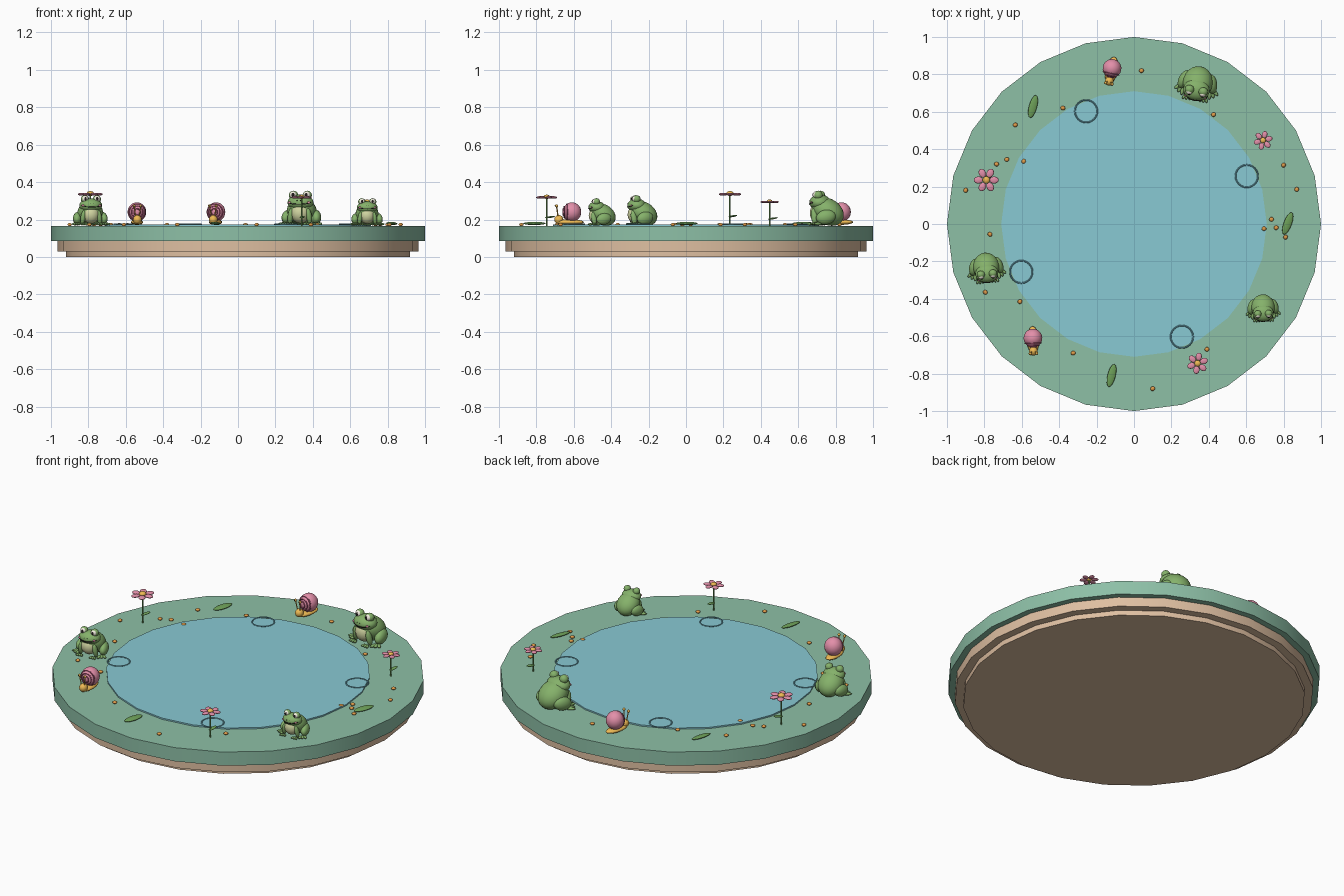
import bpy, math
from mathutils import Matrix, Vector, Euler

if "Cube" in bpy.data.objects:
    bpy.data.objects.remove(bpy.data.objects["Cube"])

def material(name, rgb):
    m = bpy.data.materials.new(name)
    m.diffuse_color = (*[(c / 255) ** 2.2 for c in rgb], 1)
    m.use_nodes = True
    m.node_tree.nodes["Principled BSDF"].inputs["Base Color"].default_value = m.diffuse_color
    return m

RIM = material("rim_green", (140, 190, 165))
SAND = material("sand", (222, 190, 160))
WATER = material("water", (135, 200, 210))
RIPPLE = material("ripple", (110, 170, 185))
FROG = material("frog_green", (132, 176, 106))
BELLY = material("belly", (208, 212, 160))
WHITE = material("eye_white", (245, 240, 225))
DARK = material("dark", (40, 35, 35))
PINK = material("pink", (226, 142, 168))
ROSE = material("rose", (165, 85, 115))
GOLD = material("gold", (238, 185, 85))
LEAF = material("leaf", (110, 160, 90))
PEBBLE = material("pebble", (225, 155, 75))
TOP = 0.168  # height of the bank

def finish(name, mat, M=None):
    o = bpy.context.object
    o.name = name
    o.data.materials.append(mat)
    if M is not None:
        o.matrix_world = M
    bpy.ops.object.shade_smooth_by_angle(angle=math.radians(40))
    return o

def place(loc, rot=(0, 0, 0), scale=(1, 1, 1)):
    return Matrix.LocRotScale(Vector(loc), Euler(rot), Vector(scale))

def disc(name, r, z0, z1, mat):
    bpy.ops.mesh.primitive_cylinder_add(vertices=24, radius=r, depth=z1 - z0)
    # primitive starts on +y, so 24 sides put corners on both axes
    finish(name, mat, place((0, 0, (z0 + z1) / 2)))

def ball(name, F, loc, rad, mat, rot=(0, 0, 0), seg=16, rings=10):
    bpy.ops.mesh.primitive_uv_sphere_add(segments=seg, ring_count=rings, radius=1)
    finish(name, mat, F @ place(loc, rot, rad))

def ring(name, F, loc, major, minor, mat, rot=(0, 0, 0), scale=(1, 1, 1)):
    bpy.ops.mesh.primitive_torus_add(major_segments=24, minor_segments=6,
                                     major_radius=major, minor_radius=minor)
    finish(name, mat, F @ place(loc, rot, scale))

def rod(name, F, a, b, r, mat):
    a, b = Vector(a), Vector(b)
    bpy.ops.mesh.primitive_cylinder_add(vertices=8, radius=r, depth=(b - a).length)
    q = (b - a).to_track_quat('Z', 'Y')
    finish(name, mat, F @ Matrix.LocRotScale((a + b) / 2, q, Vector((1, 1, 1))))

def tube(name, F, pts, r, mat):
    c = bpy.data.curves.new(name, 'CURVE')
    c.dimensions, c.bevel_depth, c.bevel_resolution = '3D', r, 1
    s = c.splines.new('POLY')
    s.points.add(len(pts) - 1)
    for p, q in zip(s.points, pts):
        p.co = (*q, 1)
    o = bpy.data.objects.new(name, c)
    bpy.context.collection.objects.link(o)
    c.materials.append(mat)
    o.matrix_world = F

def frame(x, y, yaw, s=1):
    return place((x, y, TOP), (0, 0, math.radians(yaw)), (s, s, s))

# Stepped base, bank and water
disc("base_lower", 0.92, 0, 0.035, SAND)
disc("base_upper", 0.965, 0.03, 0.09, SAND)
disc("bank", 1.0, 0.085, 0.166, RIM)
disc("water", 0.71, 0.16, 0.174, WATER)

# Frogs, modelled one unit tall
def frog(x, y, yaw, s):
    F = frame(x, y, yaw, s)
    ball("frog_body", F, (0, 0.04, 0.40), (0.43, 0.50, 0.37), FROG, (-0.55, 0, 0), 20, 14)
    ball("frog_belly", F, (0, -0.22, 0.36), (0.28, 0.26, 0.30), BELLY)
    ball("frog_head", F, (0, -0.18, 0.66), (0.38, 0.31, 0.23), FROG, (0, 0, 0), 20, 12)
    mouth = []
    for i in range(13):
        a = math.radians(-62 + 124 * i / 12)
        mouth.append((0.37 * math.sin(a), -0.18 - 0.31 * math.cos(a),
                      0.61 + 0.05 * (a / 1.08) ** 2))
    tube("frog_mouth", F, mouth, 0.014, DARK)
    for sx in (-1, 1):
        ball("frog_eye_bump", F, (sx * 0.20, -0.20, 0.87), (0.135, 0.13, 0.13), FROG)
        ball("frog_eye", F, (sx * 0.20, -0.265, 0.88), (0.10, 0.09, 0.10), WHITE)
        ball("frog_pupil", F, (sx * 0.195, -0.335, 0.885), (0.045, 0.03, 0.055), DARK)
        ball("frog_cheek", F, (sx * 0.27, -0.39, 0.66), (0.055, 0.025, 0.035), PINK)
        ball("frog_nostril", F, (sx * 0.05, -0.475, 0.72), (0.014, 0.012, 0.014), DARK)
        ball("frog_thigh", F, (sx * 0.40, 0.06, 0.24), (0.16, 0.29, 0.21), FROG, (0.2, 0, sx * 0.3))
        ball("frog_arm", F, (sx * 0.27, -0.30, 0.26), (0.085, 0.10, 0.24), FROG, (0.15, sx * -0.12, 0))
        for k in (-1, 0, 1):
            ball("frog_back_toe", F, (sx * (0.46 + 0.06 * k), -0.20 + 0.05 * k, 0.05),
                 (0.055, 0.15, 0.045), FROG, (0, 0, sx * (0.45 + 0.45 * k)), 12, 8)
            ball("frog_front_toe", F, (sx * 0.25 + 0.07 * k, -0.42, 0.045),
                 (0.04, 0.09, 0.04), FROG, (0, 0, 0.4 * k), 12, 8)

frog(0.34, 0.75, -10, 0.186)
frog(-0.79, -0.235, 6, 0.162)
frog(0.69, -0.45, 2, 0.146)

# Snails
def snail(x, y, yaw):
    F = frame(x, y, yaw)
    ball("snail_foot", F, (0, 0, 0.018), (0.032, 0.076, 0.015), GOLD)
    ball("snail_head", F, (0, -0.058, 0.032), (0.023, 0.024, 0.024), GOLD)
    ball("snail_shell", F, (0, 0.012, 0.072), (0.05, 0.05, 0.052), PINK, (0, 0, 0), 20, 14)
    for r in (0.042, 0.030, 0.017):
        d = math.sqrt(0.05 ** 2 - r ** 2)
        ring("shell_ring", F, (0, 0.012 - d, 0.072), r, 0.004, ROSE, (math.pi / 2, 0, 0))
    for sx in (-1, 1):
        tip = (sx * 0.018, -0.070, 0.105)
        rod("snail_stalk", F, (sx * 0.009, -0.062, 0.045), tip, 0.003, GOLD)
        ball("snail_eye", F, tip, (0.008,) * 3, GOLD, (0, 0, 0), 10, 6)
        ball("snail_pupil", F, (tip[0], tip[1] - 0.007, tip[2]), (0.003,) * 3, DARK, (0, 0, 0), 8, 6)

snail(-0.12, 0.82, -12)
snail(-0.54, -0.622, 2)

# Flowers
def flower(x, y, h, R, yaw):
    F = frame(x, y, yaw)
    rod("flower_stem", F, (0, 0, -0.004), (0, 0, h), 0.004, LEAF)
    ball("stem_leaf", F, (0.018, 0, h * 0.3), (0.028, 0.013, 0.005), LEAF, (0, -0.15, 0), 12, 8)
    for i in range(6):
        a = math.pi * i / 3
        ball("petal", F, (0.63 * R * math.cos(a), 0.63 * R * math.sin(a), h),
             (0.38 * R, 0.29 * R, 0.12 * R), PINK, (0, 0, a), 12, 8)
    ball("flower_heart", F, (0, 0, h + 0.06 * R), (0.3 * R, 0.3 * R, 0.2 * R), GOLD, (0, 0, 0), 12, 8)

flower(-0.79, 0.235, 0.167, 0.066, 60)
flower(0.69, 0.447, 0.126, 0.051, 75)
flower(0.34, -0.745, 0.150, 0.057, 80)

# Fallen leaves, ripples and pebbles
G = place((0, 0, TOP))
for x, y, t in ((-0.54, 0.628, 15), (0.822, 0.003, 20), (-0.12, -0.81, 14)):
    ball("fallen_leaf", G, (x, y, 0.011), (0.022, 0.063, 0.008), LEAF,
         (0.0, 0.12, -math.radians(t)))
for k in range(4):
    a = math.radians(23 + 90 * k)
    ring("ripple", G, (0.655 * math.cos(a), 0.655 * math.sin(a), 0.007), 0.06, 0.004,
         RIPPLE, (0, 0, 0), (1, 1, 0.7))
PEBBLES = [(0.04, 0.82), (-0.38, 0.62), (-0.635, 0.53), (-0.68, 0.345), (-0.735, 0.32),
           (-0.59, 0.335), (-0.9, 0.18), (-0.77, -0.055), (-0.795, -0.365), (-0.61, -0.415),
           (-0.325, -0.69), (0.10, -0.88), (0.39, -0.67), (0.425, 0.585), (0.80, 0.315),
           (0.87, 0.185), (0.735, 0.025), (0.695, -0.025), (0.76, -0.02), (0.81, -0.07)]
for x, y in PEBBLES:
    ball("pebble", G, (x, y, 0.005), (0.013, 0.012, 0.008), PEBBLE, (0, 0, x * 9), 10, 6)
